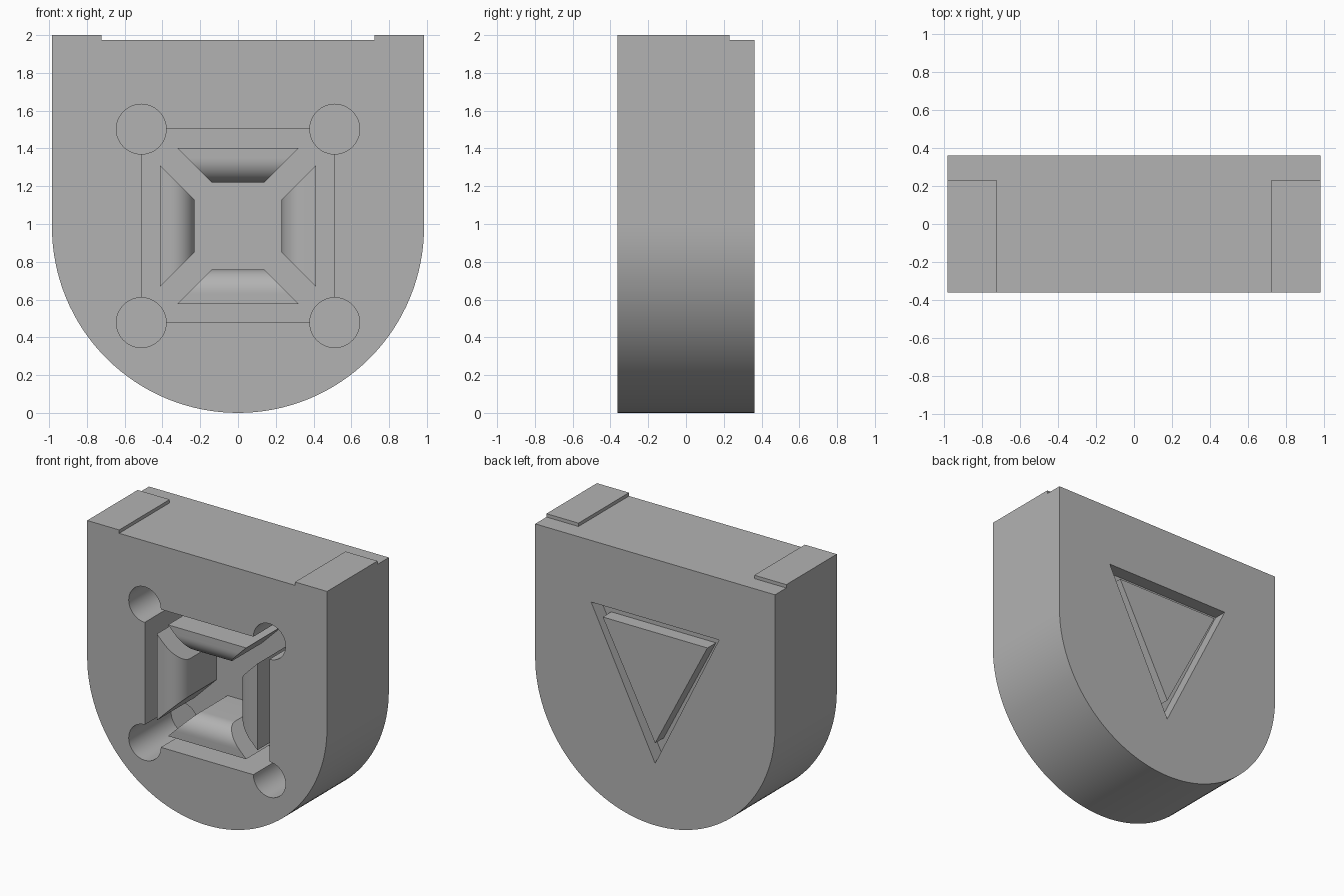
import bpy, bmesh, math

cube = bpy.data.objects.get("Cube")
if cube:
    bpy.data.objects.remove(cube, do_unlink=True)

grey = bpy.data.materials.new("plain grey")
grey.use_nodes = True
grey.diffuse_color = (0.45, 0.45, 0.45, 1)
grey.node_tree.nodes["Principled BSDF"].inputs["Base Color"].default_value = (0.45, 0.45, 0.45, 1)

HALF = 0.3625     # half thickness
R = 0.985         # half width and bottom radius
TOP = 1.975
CZ = 0.99         # height of the pocket centre
FLOOR = 0.075     # pocket floor, measured along y


def finish(name, bm):
    bmesh.ops.recalc_face_normals(bm, faces=bm.faces)
    mesh = bpy.data.meshes.new(name)
    bm.to_mesh(mesh)
    bm.free()
    mesh.materials.append(grey)
    ob = bpy.data.objects.new(name, mesh)
    bpy.context.collection.objects.link(ob)
    return ob


def prism(name, outline, y0, y1):
    """Extrude an (x, z) outline from y0 to y1."""
    bm = bmesh.new()
    face = bm.faces.new([bm.verts.new((x, y0, z)) for x, z in outline])
    ext = bmesh.ops.extrude_face_region(bm, geom=[face])
    for v in ext["geom"]:
        if isinstance(v, bmesh.types.BMVert):
            v.co.y = y1
    return finish(name, bm)


def rect(x0, x1, z0, z1):
    return [(x0, z0), (x1, z0), (x1, z1), (x0, z1)]


def circle(cx, cz, r, n):
    return [(cx + r * math.cos(2 * math.pi * i / n),
             cz + r * math.sin(2 * math.pi * i / n)) for i in range(n)]


def cut(target, cutter):
    cutter.hide_render = True
    cutter.hide_viewport = True
    mod = target.modifiers.new(cutter.name, 'BOOLEAN')
    mod.operation = 'DIFFERENCE'
    mod.solver = 'EXACT'
    mod.object = cutter


def smooth(ob):
    bpy.ops.object.select_all(action='DESELECT')
    ob.select_set(True)
    bpy.context.view_layer.objects.active = ob
    bpy.ops.object.shade_smooth_by_angle(angle=math.radians(30))


# Body: flat top and half-round bottom
N = 64
arc = [(-R * math.cos(math.pi * i / N), R - R * math.sin(math.pi * i / N)) for i in range(N + 1)]
body = prism("body", arc + [(R, TOP), (-R, TOP)], -HALF, HALF)

# Front pocket with round corner holes
P = 0.512
cutters = [prism("pocket_cutter", rect(-P, P, CZ - P, CZ + P), -HALF - 0.1, FLOOR)]
for sx in (-1, 1):
    for sz in (-1, 1):
        cutters.append(prism("corner_hole_cutter", circle(sx * P, CZ + sz * P, 0.132, 48),
                             -HALF - 0.1, FLOOR + 0.06))

# Back triangular recess
cutters.append(prism("triangle_cutter", [(-0.525, 1.517), (0.525, 1.517), (0, 0.46)],
                     HALF - 0.1, HALF + 0.1))
for c in cutters:
    cut(body, c)

# Bake the cuts, then drop the cutters
deps = bpy.context.evaluated_depsgraph_get()
baked = bpy.data.meshes.new_from_object(body.evaluated_get(deps))
body.modifiers.clear()
body.data = baked
for c in cutters:
    bpy.data.objects.remove(c, do_unlink=True)
smooth(body)

# Triangular island inside the back recess
prism("back_triangle", [(-0.43, 1.432), (0.43, 1.432), (0, 0.61)], HALF - 0.105, HALF)

# Pads on the top corners
for side, s in (("left", 1), ("right", -1)):
    prism("top_pad_" + side, rect(s * 0.722, s * R, TOP, 2.0), -HALF, 0.23)

# Four tapered fins, each rounded toward the centre
FILLET = 0.13
INNER, OUTER, TAPER = 0.23, 0.413, 0.092
section = [(OUTER, FLOOR + 0.005), (OUTER, -HALF)]
for i in range(13):
    a = math.pi / 2 * i / 12
    section.append((INNER + FILLET * (1 - math.sin(a)), -HALF + FILLET * (1 - math.cos(a))))
section.append((INNER, FLOOR + 0.005))

for k, side in enumerate(("top", "left", "bottom", "right")):
    c, s = round(math.cos(k * math.pi / 2)), round(math.sin(k * math.pi / 2))
    bm = bmesh.new()
    loops = []
    for sign in (-1, 1):
        ring = []
        for r, y in section:
            t = sign * (r - TAPER)
            ring.append(bm.verts.new((t * c + r * s, y, CZ + r * c - t * s)))
        loops.append(ring)
        bm.faces.new(ring)
    n = len(section)
    for i in range(n):
        j = (i + 1) % n
        bm.faces.new((loops[0][i], loops[0][j], loops[1][j], loops[1][i]))
    smooth(finish("fin_" + side, bm))
